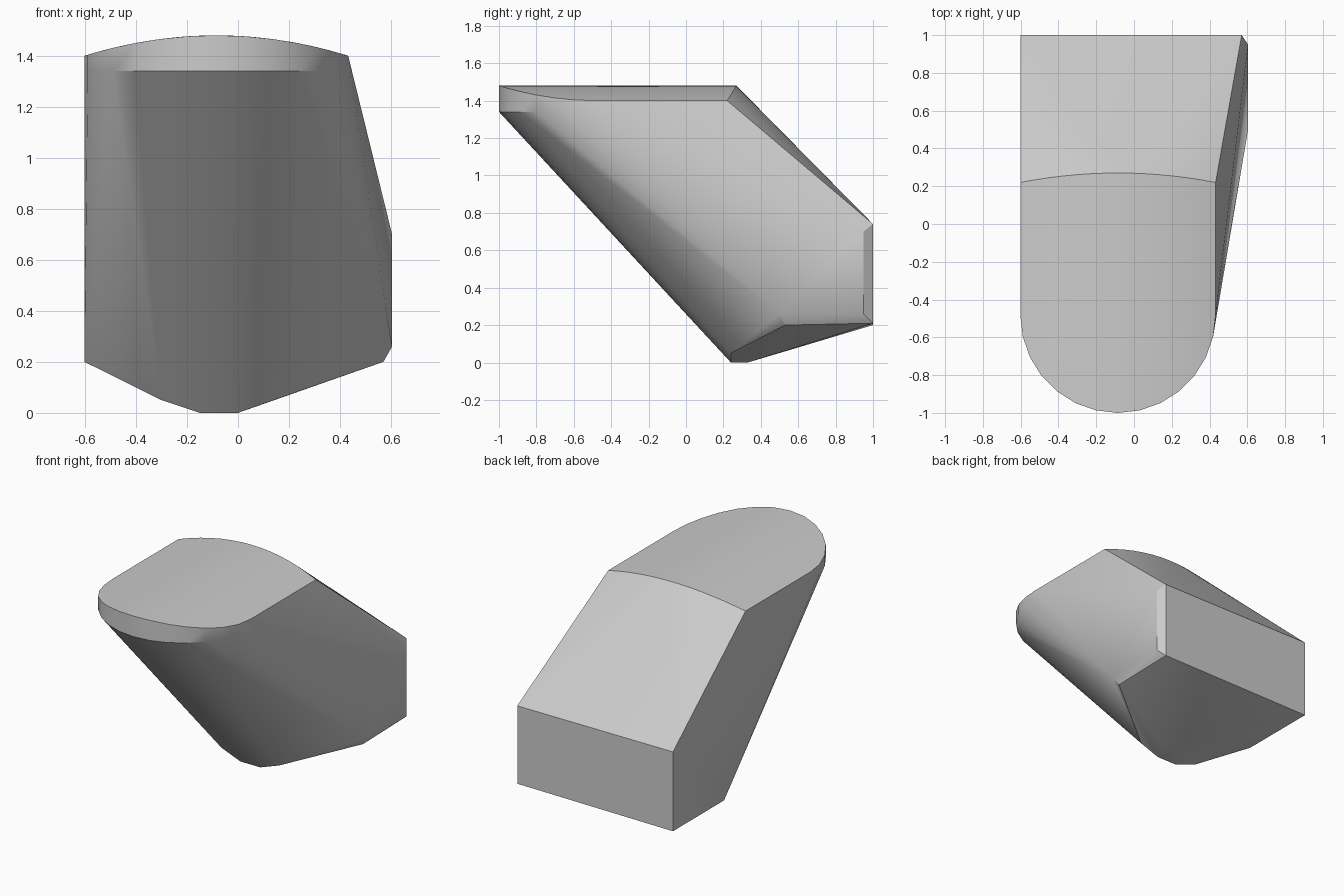
import bpy, bmesh
from math import sin, cos, pi

if "Cube" in bpy.data.objects:
    bpy.data.objects.remove(bpy.data.objects["Cube"])

MID, HALF = -0.085, 0.517      # centre line and half width of the raised top


def crown(x):
    """Height of the gently arched top at x."""
    return 1.40 + 0.08 * (1 - ((x - MID) / HALF) ** 2)


points = []

# Rounded nose: upper rim follows the arch, lower rim is level
N = 14
for i in range(N + 1):
    a = pi * i / N
    x = MID - HALF * cos(a)
    y = -0.48 - 0.52 * sin(a)
    points += [(x, y, crown(x)), (x, y, 1.34)]

# Rear edge of the arched top
for i in range(N + 1):
    t = -1 + 2 * i / N
    x = MID + HALF * t
    points.append((x, 0.27 - 0.05 * t * t, crown(x)))

# Upright back panel, left side and chamfered right corner
points += [(-0.602, 1, 0.74), (-0.602, 1, 0.20), (0.57, 1, 0.74), (0.57, 1, 0.21),
           (0.604, 0.95, 0.70), (0.604, 0.95, 0.26), (0.604, 0.50, 0.26),
           (0.57, 0.53, 0.20), (-0.602, 0.45, 0.20)]

# Narrow foot and the start of the raked underside
points += [(-0.15, 0.24, 0), (0.0, 0.24, 0), (-0.15, 0.33, 0), (0.0, 0.33, 0),
           (-0.30, 0.25, 0.05), (0.14, 0.24, 0.05)]

# Wrap the outline points in one convex shell
bm = bmesh.new()
for p in points:
    bm.verts.new(p)
bmesh.ops.remove_doubles(bm, verts=bm.verts[:], dist=0.001)
bmesh.ops.convex_hull(bm, input=bm.verts[:])
loose = [v for v in bm.verts if not v.link_faces]
bmesh.ops.delete(bm, geom=loose, context='VERTS')
bmesh.ops.dissolve_limit(bm, angle_limit=0.01, verts=bm.verts[:], edges=bm.edges[:])
bmesh.ops.recalc_face_normals(bm, faces=bm.faces[:])
mesh = bpy.data.meshes.new("slanted_block")
bm.to_mesh(mesh)
bm.free()

block = bpy.data.objects.new("slanted_block", mesh)
bpy.context.collection.objects.link(block)
bpy.context.view_layer.objects.active = block
block.select_set(True)
bpy.ops.object.shade_smooth_by_angle(angle=0.52)
